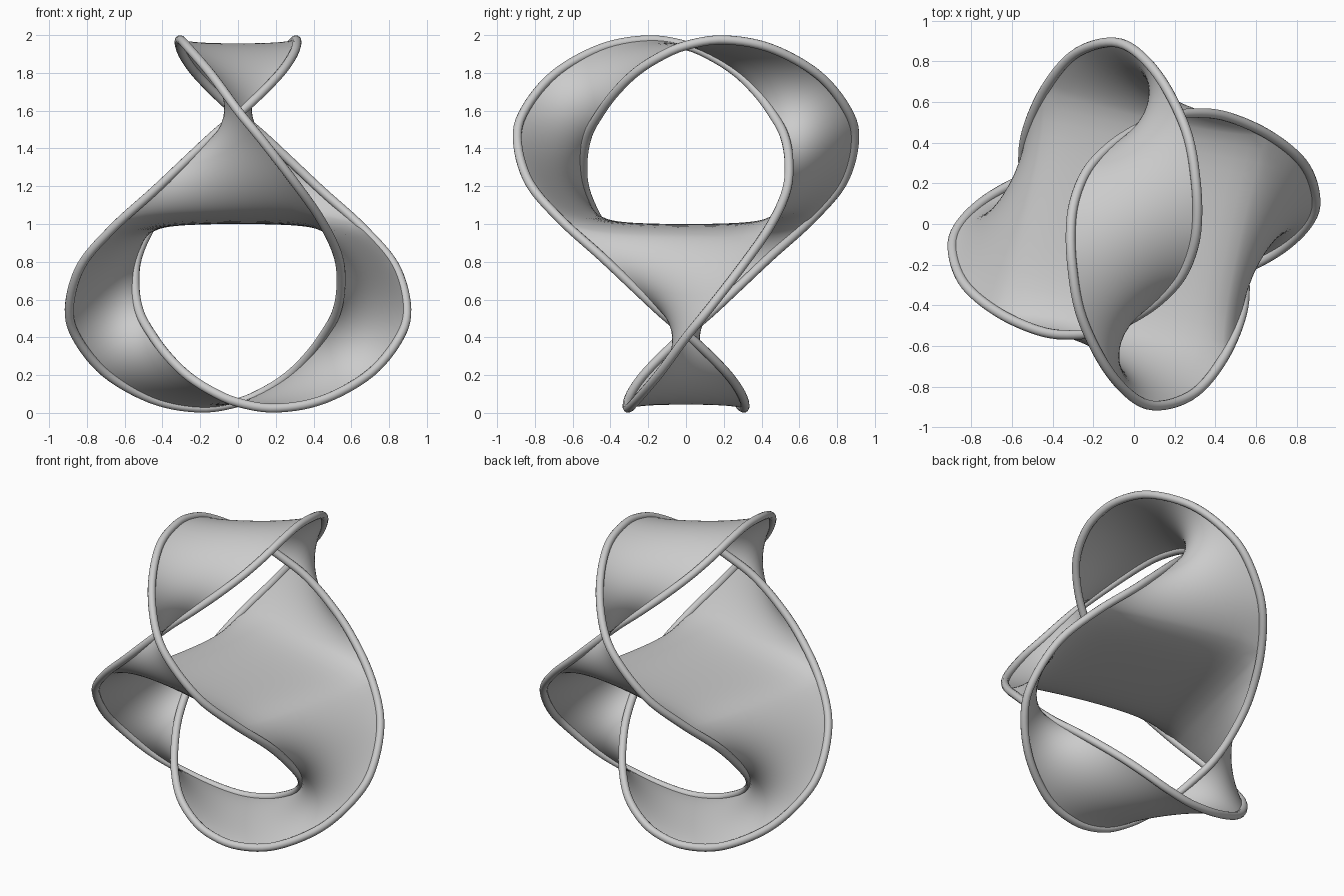
import bpy, bmesh
from mathutils import Vector as V

if "Cube" in bpy.data.objects:
    bpy.data.objects.remove(bpy.data.objects["Cube"])

# One quarter of the knotted rim; a quarter turn plus a vertical flip gives the rest
QUARTER = [(.31, 0, 1.945), (.305, .2, 1.975), (.26, .45, 1.93), (.14, .70, 1.79),
           (0, .855, 1.6), (-.13, .893, 1.44), (-.3, .83, 1.22), (-.44, .66, 1.02),
           (-.53, .45, .83), (-.545, .28, .67), (-.52, .13, .53), (-.46, 0, .42),
           (-.38, -.12, .31), (-.27, -.225, .20), (-.14, -.285, .115)]
CORNER = 7          # rim point where the outer edge becomes the inner edge
N, ROWS = 16, 40    # surface divisions across and along each band
SOFT = .14          # length scale of the surface smoothing
BULGE = .05         # outward bow of the bands at crest and foot


def turn(p, k):
    for _ in range(k % 4):
        p = V((-p.y, p.x, 2 - p.z))
    return p


ring = [turn(V(p), -k) for k in range(4) for p in QUARTER]


def spline(i0, i1, steps=24):
    """Catmull-Rom samples between two control points."""
    out = []
    for i in range(i0, i1):
        a, b, c, d = (ring[(i + j) % len(ring)] for j in (-1, 0, 1, 2))
        for s in range(steps):
            t = s / steps
            out.append(.5 * (2 * b + (c - a) * t + (2 * a - 5 * b + 4 * c - d) * t * t
                             + (3 * b - a - 3 * c + d) * t ** 3))
    out.append(ring[i1 % len(ring)].copy())
    return out


def resample(pts, n):
    """n+1 points evenly spaced along a polyline."""
    acc = [0]
    for a, b in zip(pts, pts[1:]):
        acc.append(acc[-1] + (b - a).length)
    out, j = [], 0
    for i in range(n + 1):
        d = acc[-1] * i / n
        while j < len(pts) - 2 and acc[j + 1] < d:
            j += 1
        out.append(pts[j].lerp(pts[j + 1], (d - acc[j]) / (acc[j + 1] - acc[j])))
    return out


outer = resample(spline(0, CORNER), ROWS)
inner = resample(spline(CORNER, len(QUARTER)), ROWS)

# Ruled start surface: four half bands and the shared middle patch
bm = bmesh.new()


def grid(rows):
    vs = [[bm.verts.new(p) for p in r] for r in rows]
    for r, q in zip(vs, vs[1:]):
        for i in range(len(r) - 1):
            bm.faces.new((r[i], r[i + 1], q[i + 1], q[i]))


def band_point(r, i):
    s, t = i / N, r / ROWS
    p = inner[ROWS - r].lerp(turn(outer[r], 1), s)
    return p + V((p.x, 0, p.z - .55)).normalized() * BULGE * 4 * s * (1 - s) * (1 - t) ** 2


for k in range(4):
    grid([[turn(band_point(r, i), k) for i in range(N + 1)] for r in range(ROWS + 1)])
c = [turn(outer[-1], k) for k in range(4)]
grid([[c[0].lerp(c[1], i / N).lerp(c[3].lerp(c[2], i / N), j / N) for i in range(N + 1)]
      for j in range(N + 1)])
bmesh.ops.remove_doubles(bm, verts=bm.verts, dist=1e-4)
bmesh.ops.recalc_face_normals(bm, faces=bm.faces)

# Soften the surface with the rim held fixed, staying near the ruled shape
bm.verts.index_update()
goal = [v.co.copy() for v in bm.verts]
pos = [p.copy() for p in goal]
free = [v.index for v in bm.verts if not v.is_boundary]
w = [{} for _ in pos]
hold = [0] * len(pos)
for f in bm.faces:
    a, b, d, e = (v.index for v in f.verts)
    for t in ((a, b, d), (a, d, e), (a, b, e), (b, d, e)):
        for m in range(3):
            o, p, q = t[m], t[(m + 1) % 3], t[(m + 2) % 3]
            u, v = pos[p] - pos[o], pos[q] - pos[o]
            area2 = max(u.cross(v).length, 1e-7)
            cot = u.dot(v) / area2
            w[p][q] = w[p].get(q, 0) + cot
            w[q][p] = w[q].get(p, 0) + cot
            hold[o] += area2 / 3 / SOFT ** 2
links = [[(j, min(max(x, .02), 20)) for j, x in d.items()] for d in w]
for _ in range(150):
    for i in free:
        s, tot = goal[i] * hold[i], hold[i]
        for j, x in links[i]:
            s = s + pos[j] * x
            tot += x
        pos[i] += 1.3 * (s / tot - pos[i])
for v, p in zip(bm.verts, pos):
    v.co = p
for f in bm.faces:
    f.smooth = True
mesh = bpy.data.meshes.new("film_surface")
bm.to_mesh(mesh)
bm.free()
bpy.context.collection.objects.link(bpy.data.objects.new("film_surface", mesh))

# Round rim tube along the whole knot
pts = resample(spline(0, len(ring)), 320)[:-1]
cu = bpy.data.curves.new("knotted_rim", 'CURVE')
cu.dimensions = '3D'
cu.bevel_depth = .024
cu.bevel_resolution = 4
sp = cu.splines.new('POLY')
sp.points.add(len(pts) - 1)
for q, p in zip(sp.points, pts):
    q.co = (*p, 1)
sp.use_cyclic_u = True
sp.use_smooth = True
bpy.context.collection.objects.link(bpy.data.objects.new("knotted_rim", cu))
